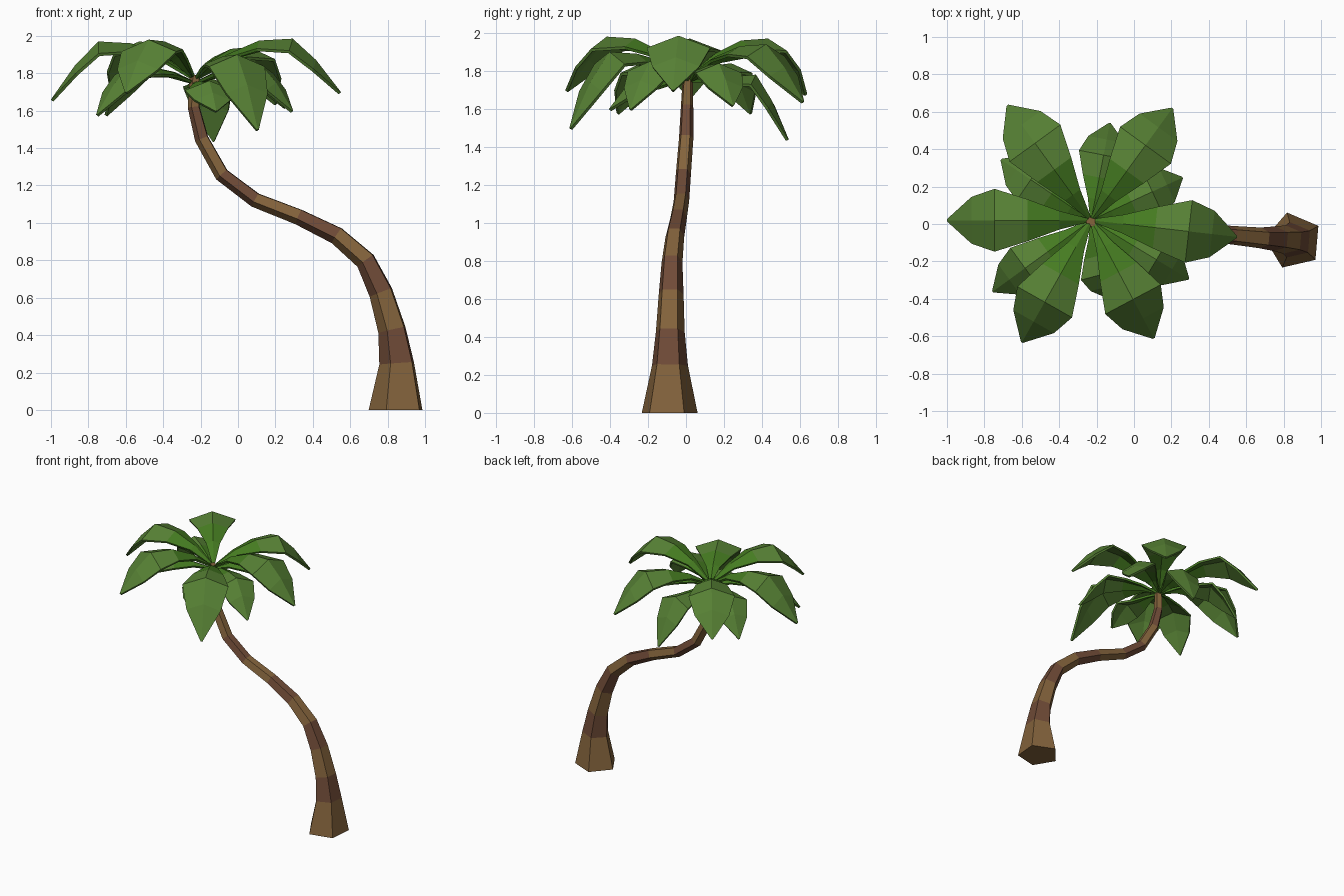
import bpy, bmesh, math
from mathutils import Vector

if "Cube" in bpy.data.objects:
    bpy.data.objects.remove(bpy.data.objects["Cube"])


def material(name, rgb):
    m = bpy.data.materials.new(name)
    m.diffuse_color = (*rgb, 1)
    m.use_nodes = True
    m.node_tree.nodes["Principled BSDF"].inputs["Base Color"].default_value = m.diffuse_color
    return m


def finish(name, bm, mats):
    bmesh.ops.recalc_face_normals(bm, faces=bm.faces)
    me = bpy.data.meshes.new(name)
    bm.to_mesh(me)
    bm.free()
    for m in mats:
        me.materials.append(m)
    ob = bpy.data.objects.new(name, me)
    bpy.context.collection.objects.link(ob)
    return ob


bark = [material("bark_light", (0.23, 0.125, 0.045)), material("bark_dark", (0.16, 0.07, 0.038))]
greens = [material("leaf_inner", (0.06, 0.20, 0.015)), material("leaf_outer", (0.095, 0.22, 0.035))]

# Trunk: five-sided tapered tube swept along a bent path (x, y, z, radius)
path = [(0.853, -0.09, 0, 0.155), (0.855, -0.087, 0.25, 0.1), (0.828, -0.085, 0.43, 0.08),
        (0.768, -0.08, 0.63, 0.069), (0.685, -0.075, 0.80, 0.058), (0.53, -0.06, 0.935, 0.052),
        (0.325, -0.04, 1.035, 0.046), (0.093, -0.025, 1.125, 0.043), (-0.085, -0.015, 1.26, 0.042),
        (-0.192, 0, 1.45, 0.04), (-0.235, 0.005, 1.62, 0.034), (-0.23, 0.01, 1.79, 0.028)]
pts = [Vector(p[:3]) for p in path]
up = Vector((0, 0, 1))
bm = bmesh.new()
rings = []
for i, p in enumerate(pts):
    if i in (0, len(pts) - 1):
        t = up
    else:
        t = (pts[i + 1] - p).normalized() + (p - pts[i - 1]).normalized()
    q = up.rotation_difference(t)
    ring = []
    for k in range(5):
        a = math.radians(31 + 72 * k)
        ring.append(bm.verts.new(p + q @ (path[i][3] * Vector((math.cos(a), math.sin(a), 0)))))
    rings.append(ring)
for i in range(len(rings) - 1):
    for k in range(5):
        j = (k + 1) % 5
        f = bm.faces.new((rings[i][k], rings[i][j], rings[i + 1][j], rings[i + 1][k]))
        f.material_index = i % 2
bm.faces.new(rings[0][::-1])
bm.faces.new(rings[-1])
finish("trunk", bm, bark)

# Leaves: folded, arching blades with a raised midrib
STATIONS = [(0, 0.006), (0.22, 0.05), (0.44, 0.112), (0.67, 0.168), (0.83, 0.125), (1, 0.006)]


def leaf(name, angle, length, base, crest, tip, width=1.0):
    a = math.radians(angle)
    out = Vector((math.cos(a), math.sin(a), 0))
    side = Vector((-out.y, out.x, 0))
    heights = [base, base + 0.6 * (crest - base), crest - 0.01, crest,
               crest - 0.4 * (crest - tip), tip]
    bm = bmesh.new()
    rows = []
    for (d, w), z in zip(STATIONS, heights):
        c = Vector((-0.23, 0.02, z)) + out * d * length
        w *= width
        drop = Vector((0, 0, -0.38 * w))
        rows.append([bm.verts.new(v) for v in (c - side * w + drop, c, c + side * w + drop)])
    for i in range(len(rows) - 1):
        for k in range(2):
            f = bm.faces.new((rows[i][k], rows[i][k + 1], rows[i + 1][k + 1], rows[i + 1][k]))
            f.material_index = 0 if i < 2 else 1
    ob = finish(name, bm, greens)
    if ob.data.polygons[2].normal.z < 0:
        ob.data.flip_normals()
    m = ob.modifiers.new("thickness", 'SOLIDIFY')
    m.thickness = 0.016
    m.offset = -1


# Upper crown: angle, length, crest height, tip height
upper = [(180, 0.77, 1.97, 1.66), (126, 0.76, 1.97, 1.68), (54, 0.74, 1.94, 1.64),
         (-6.5, 0.785, 1.985, 1.70), (-62, 0.715, 1.90, 1.50), (-119.5, 0.75, 1.98, 1.70)]
for i, (a, l, c, t) in enumerate(upper):
    leaf(f"upper_leaf_{i + 1}", a, l, 1.775, c, t)

# Lower crown: shorter drooping leaves between the upper ones
lower = [(79, 0.53, 1.78, 1.44), (25, 0.54, 1.84, 1.62), (-31, 0.61, 1.85, 1.60),
         (-75, 0.44, 1.76, 1.60), (-144, 0.65, 1.84, 1.58), (146, 0.58, 1.84, 1.58)]
for i, (a, l, c, t) in enumerate(lower):
    leaf(f"lower_leaf_{i + 1}", a, l, 1.755, c, t, 0.8)
